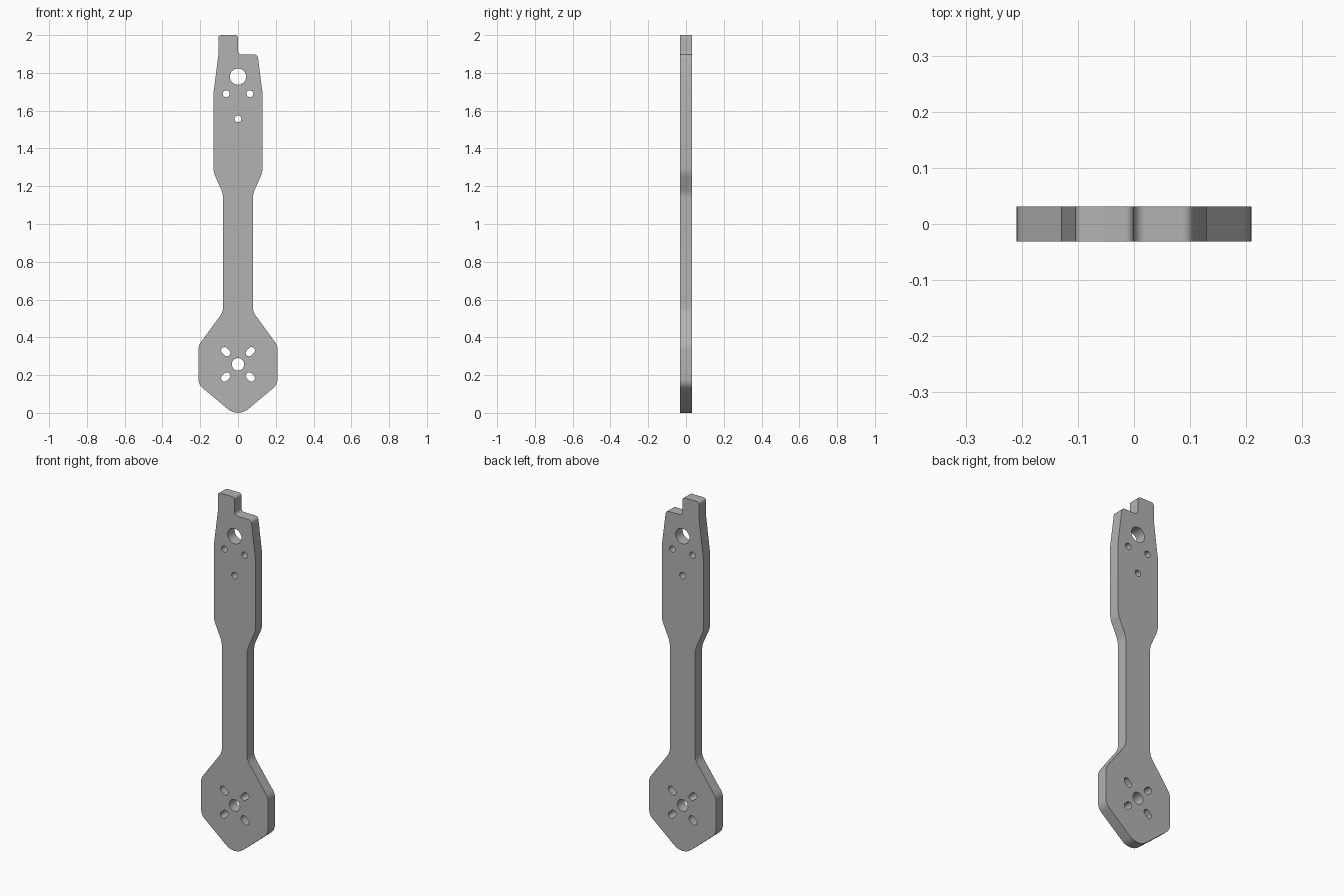
import bpy, bmesh, math
from mathutils import Vector, Matrix

cube = bpy.data.objects.get("Cube")
if cube:
    bpy.data.objects.remove(cube, do_unlink=True)

HALF_THICK = 0.031


def rounded(corners, steps=8):
    """Closed outline with every (x, z, radius) corner replaced by an arc."""
    out = []
    n = len(corners)
    for i, (x, z, r) in enumerate(corners):
        p = Vector((x, z))
        a = (Vector(corners[i - 1][:2]) - p).normalized()
        b = (Vector(corners[(i + 1) % n][:2]) - p).normalized()
        if r == 0:
            out.append(p)
            continue
        half = a.angle(b) / 2
        centre = p + (a + b).normalized() * (r / math.sin(half))
        start = p + a * (r / math.tan(half)) - centre
        end = p + b * (r / math.tan(half)) - centre
        sweep = start.angle_signed(end)
        for k in range(steps + 1):
            turn = Matrix.Rotation(-sweep * k / steps, 2)
            out.append(centre + turn @ start)
    return out


def slot(x, z, r, stretch=0.0, angle=0.0, steps=16):
    """Round hole, or a slot when stretched along an angle."""
    axis = Vector((math.cos(angle), math.sin(angle))) * stretch
    pts = []
    for side in (1, -1):
        base = angle - math.pi / 2 + (0 if side == 1 else math.pi)
        for k in range(steps + (1 if stretch else 0)):
            t = base + math.pi * k / steps
            pts.append(Vector((x, z)) + axis * side
                       + Vector((math.cos(t), math.sin(t))) * r)
    return pts


# Arm outline: shared right edge, mirrored to the left, plus the stepped tip
edge = [(0.209, 0.15, 0.06), (0.209, 0.357, 0.06), (0.079, 0.535, 0.08),
        (0.079, 1.16, 0.12), (0.13, 1.275, 0.12), (0.13, 1.69, 0)]
tip = [(0.104, 1.897, 0.02), (0, 1.897, 0.02), (0, 2, 0.015),
       (-0.104, 2, 0.015), (-0.104, 1.897, 0)]
mirrored = [(-x, z, r) for x, z, r in reversed(edge)]
loops = [rounded([(0, -0.025, 0.083)] + edge + tip + mirrored)]

# Upper mounting holes and motor shaft hole
loops += [slot(0, 1.78, 0.043), slot(0, 1.557, 0.018), slot(0, 0.257, 0.033)]
for sx in (-1, 1):
    loops.append(slot(sx * 0.063, 1.69, 0.018))
    # Motor screw slots pointing at the shaft hole
    for sz in (-1, 1):
        loops.append(slot(sx * 0.065, 0.257 + sz * 0.067, 0.018, 0.009,
                          sx * sz * math.pi / 4))

# Filled and extruded profile, turned upright
curve = bpy.data.curves.new("arm_profile", 'CURVE')
curve.dimensions = '2D'
curve.fill_mode = 'BOTH'
curve.extrude = HALF_THICK
for pts in loops:
    spline = curve.splines.new('POLY')
    spline.points.add(len(pts) - 1)
    for point, p in zip(spline.points, pts):
        point.co = (p.x, p.y, 0, 1)
    spline.use_cyclic_u = True
profile = bpy.data.objects.new("arm_profile", curve)
bpy.context.collection.objects.link(profile)
bpy.context.view_layer.update()
deps = bpy.context.evaluated_depsgraph_get()
mesh = bpy.data.meshes.new_from_object(profile.evaluated_get(deps))
bpy.data.objects.remove(profile, do_unlink=True)

bm = bmesh.new()
bm.from_mesh(mesh)
bmesh.ops.remove_doubles(bm, verts=bm.verts, dist=0.0001)
bmesh.ops.transform(bm, matrix=Matrix.Rotation(math.pi / 2, 4, 'X'), verts=bm.verts)
bmesh.ops.recalc_face_normals(bm, faces=bm.faces)
bm.to_mesh(mesh)
bm.free()

# Plain grey material
grey = bpy.data.materials.new("plain_grey")
grey.use_nodes = True
colour = (0.45, 0.45, 0.45, 1)
grey.diffuse_color = colour
grey.node_tree.nodes["Principled BSDF"].inputs["Base Color"].default_value = colour
mesh.materials.clear()
mesh.materials.append(grey)

arm = bpy.data.objects.new("arm_plate", mesh)
bpy.context.collection.objects.link(arm)
bpy.ops.object.select_all(action='DESELECT')
arm.select_set(True)
bpy.context.view_layer.objects.active = arm
bpy.ops.object.shade_smooth_by_angle(angle=math.radians(30))
